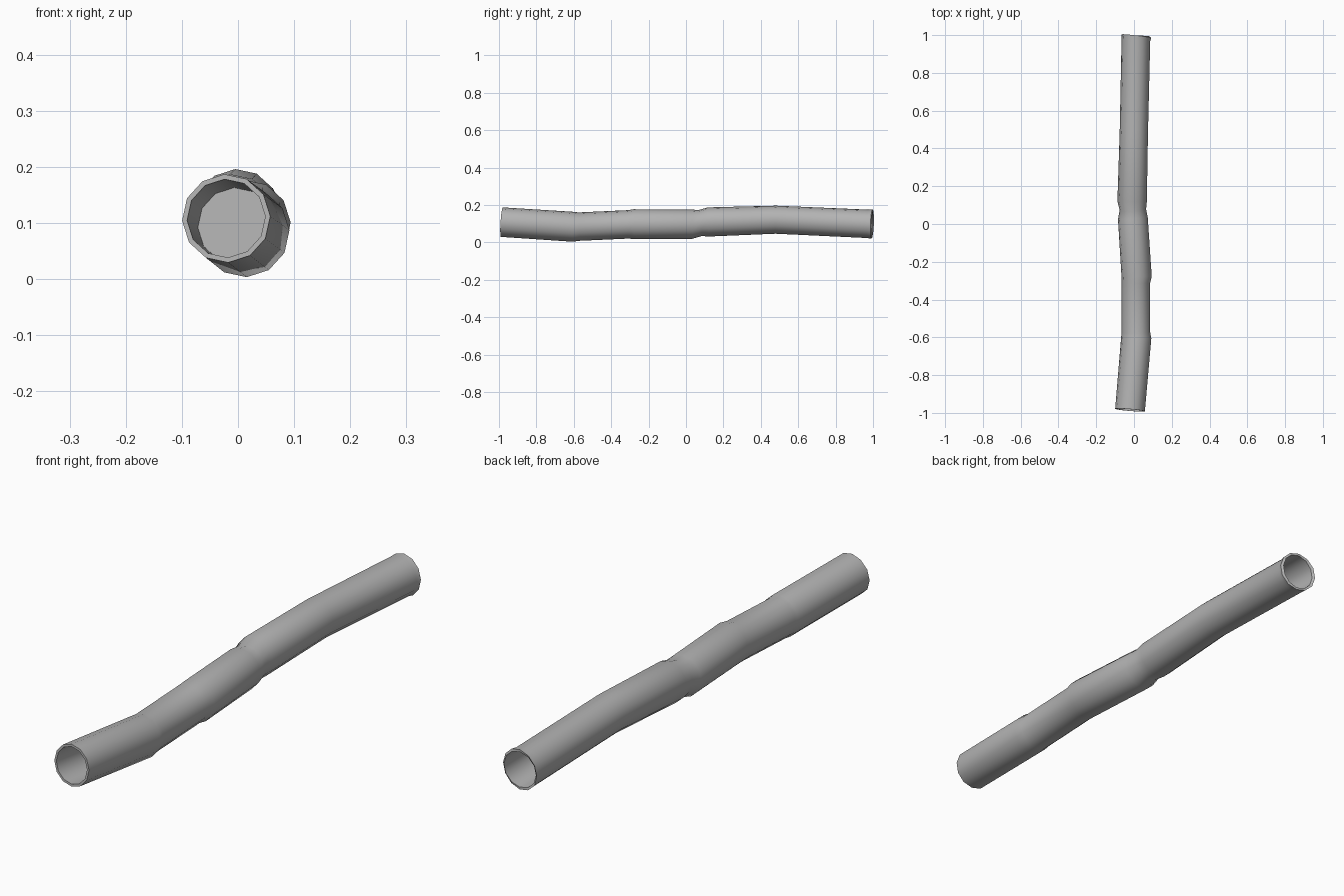
import bpy, bmesh, math
from mathutils import Vector

if "Cube" in bpy.data.objects:
    bpy.data.objects.remove(bpy.data.objects["Cube"], do_unlink=True)

SIDES = 12
WALL = 0.009
CAP_DEPTH = 0.2

# Path stations: centre, ring radius
stations = [
    ((-0.021, -0.985, 0.108), 0.079),
    ((0.012, -0.60, 0.083), 0.080),
    ((0.010, -0.575, 0.084), 0.076),
    ((0.010, -0.31, 0.096), 0.076),
    ((0.014, -0.28, 0.097), 0.080),
    ((-0.006, 0.03, 0.097), 0.079),
    ((-0.006, 0.075, 0.103), 0.070),
    ((-0.010, 0.12, 0.109), 0.078),
    ((-0.001, 0.48, 0.121), 0.075),
    ((0.010, 0.97, 0.099), 0.076),
    ((0.013, 0.995, 0.098), 0.079),
]
centres = [Vector(c) for c, _ in stations]
radii = [r for _, r in stations]

metal = bpy.data.materials.new("grey metal")
metal.use_nodes = True
grey = (0.45, 0.45, 0.45, 1)
metal.diffuse_color = grey
metal.node_tree.nodes["Principled BSDF"].inputs["Base Color"].default_value = grey

bm = bmesh.new()


def ring(centre, radius, direction):
    """Ring of vertices square to the path direction."""
    d = direction.normalized()
    right = d.cross(Vector((0, 0, 1))).normalized()
    up = right.cross(d)
    verts = []
    for i in range(SIDES):
        a = math.tau * i / SIDES + 0.05
        verts.append(bm.verts.new(centre + radius * (math.cos(a) * right + math.sin(a) * up)))
    return verts


def bridge(a, b):
    for i in range(SIDES):
        j = (i + 1) % SIDES
        bm.faces.new((a[i], a[j], b[j], b[i]))


# Outer skin
last = len(centres) - 1
outer = []
for i, c in enumerate(centres):
    direction = centres[min(i + 1, last)] - centres[max(i - 1, 0)]
    outer.append(ring(c, radii[i], direction))
for a, b in zip(outer, outer[1:]):
    bridge(a, b)

# Rims, bores and recessed end caps
for end, towards in ((0, 1), (last, last - 2)):
    inward = (centres[towards] - centres[end]).normalized()
    axis = inward if end == 0 else -inward
    mouth = ring(centres[end], radii[end] - WALL, axis)
    deep = ring(centres[end] + inward * CAP_DEPTH, 0.068, axis)
    bridge(outer[end], mouth)
    bridge(mouth, deep)
    bm.faces.new(deep)

bmesh.ops.recalc_face_normals(bm, faces=bm.faces)
mesh = bpy.data.meshes.new("pipe")
bm.to_mesh(mesh)
bm.free()
mesh.materials.append(metal)
pipe = bpy.data.objects.new("pipe", mesh)
bpy.context.collection.objects.link(pipe)

# Smooth sides with sharp rims
bpy.context.view_layer.objects.active = pipe
pipe.select_set(True)
bpy.ops.object.shade_smooth_by_angle(angle=math.radians(40))
